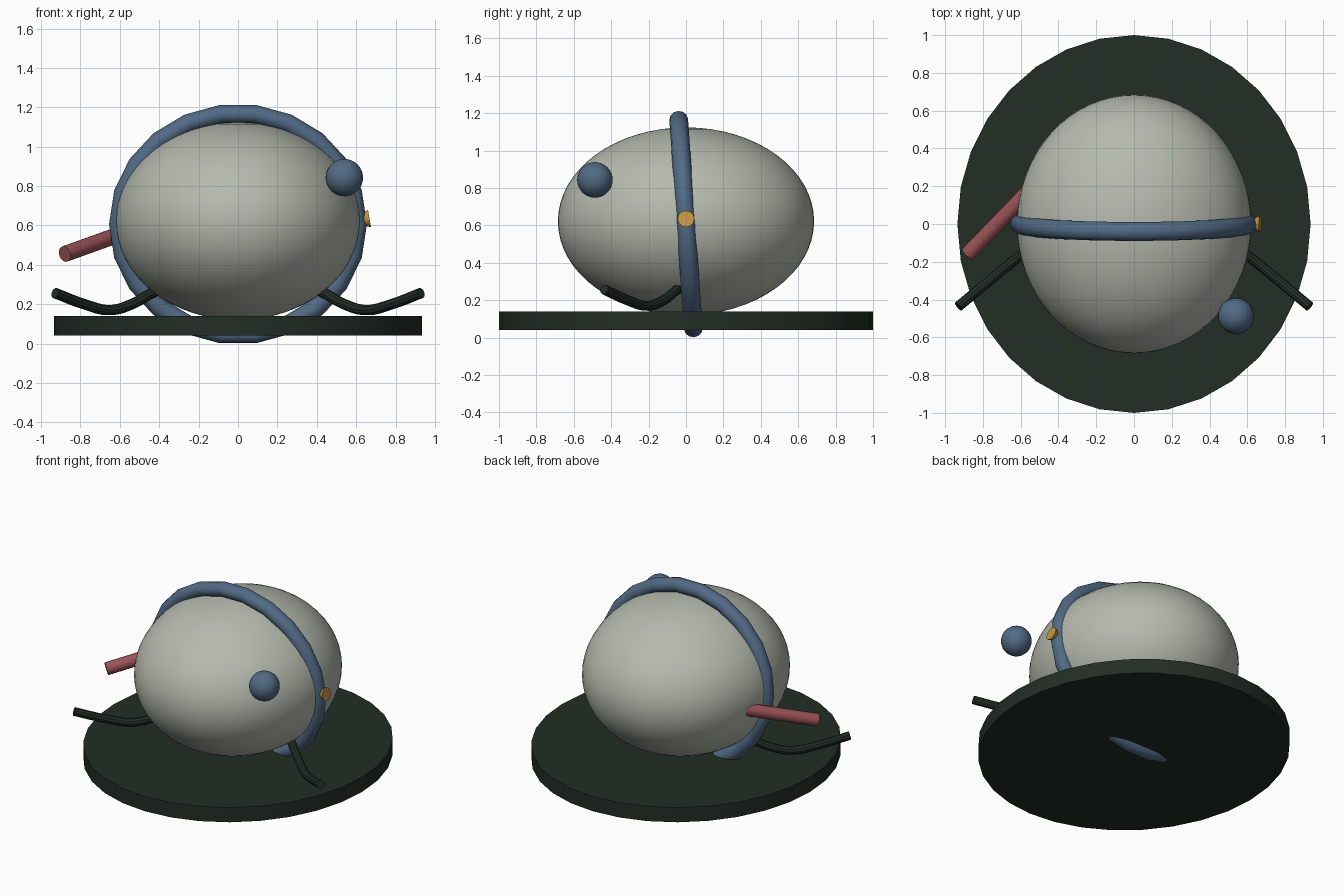
import bpy
import math
from mathutils import Vector

if "Cube" in bpy.data.objects:
    bpy.data.objects.remove(bpy.data.objects["Cube"])


def material(name, color):
    m = bpy.data.materials.new(name)
    m.diffuse_color = (*color, 1)
    m.use_nodes = True
    m.node_tree.nodes["Principled BSDF"].inputs["Base Color"].default_value = m.diffuse_color
    return m


STONE = material("pale_grey", (0.46, 0.49, 0.42))
BLUE = material("slate_blue", (0.082, 0.145, 0.235))
DARK = material("dark_green", (0.0165, 0.026, 0.018))
RED = material("dusty_red", (0.33, 0.085, 0.095))
GOLD = material("gold", (0.56, 0.31, 0.055))


def finish(name, mat, scale=None, angle=35):
    ob = bpy.context.object
    ob.name = name
    if scale:
        ob.scale = scale
    bpy.ops.object.transform_apply(location=False, rotation=True, scale=True)
    ob.data.materials.clear()
    ob.data.materials.append(mat)
    bpy.ops.object.shade_smooth_by_angle(angle=math.radians(angle))
    return ob


def rod(name, mat, start, end, r_start, r_end, sides):
    """Straight round bar or cone frustum between two points."""
    a, b = Vector(start), Vector(end)
    bpy.ops.mesh.primitive_cone_add(
        vertices=sides, radius1=r_start, radius2=r_end, depth=(b - a).length,
        location=(a + b) / 2, rotation=(b - a).to_track_quat('Z', 'Y').to_euler())
    return finish(name, mat)


def bent_tube(name, mat, points, radius):
    """Round capped tube along a smooth path."""
    cu = bpy.data.curves.new(name, 'CURVE')
    cu.dimensions = '3D'
    cu.bevel_depth = radius
    cu.bevel_resolution = 3
    cu.resolution_u = 4
    cu.use_fill_caps = True
    sp = cu.splines.new('BEZIER')
    sp.bezier_points.add(len(points) - 1)
    for bp, co in zip(sp.bezier_points, points):
        bp.co = co
        bp.handle_left_type = bp.handle_right_type = 'AUTO'
    ob = bpy.data.objects.new(name, cu)
    bpy.context.collection.objects.link(ob)
    bpy.ops.object.select_all(action='DESELECT')
    ob.select_set(True)
    bpy.context.view_layer.objects.active = ob
    bpy.ops.object.convert(target='MESH')
    return finish(name, mat)


# Oval base plate
bpy.ops.mesh.primitive_cylinder_add(vertices=32, radius=1, depth=0.1, location=(0, 0, 0.09))
finish("base_plate", DARK, (0.935, 1, 1))

# Egg-shaped body
bpy.ops.mesh.primitive_uv_sphere_add(segments=64, ring_count=32, radius=1, location=(0, 0, 0.622))
finish("body", STONE, (0.62, 0.685, 0.502), 60)

# Band around the body, leaning slightly forward
bpy.ops.mesh.primitive_torus_add(major_segments=22, minor_segments=12, major_radius=0.605,
                                 minor_radius=0.05, location=(0, 0, 0.607),
                                 rotation=(math.radians(94), 0, 0))
finish("band", BLUE, (1, 0.935, 1), 60)

# Ball beside the front right
bpy.ops.mesh.primitive_uv_sphere_add(segments=32, ring_count=16, radius=0.095,
                                     location=(0.54, -0.487, 0.843))
finish("ball", BLUE, angle=60)

# Small stud on the band, red side handle
rod("stud", GOLD, (0.61, 0, 0.625), (0.668, 0, 0.635), 0.018, 0.045, 12)
rod("side_handle", RED, (-0.56, 0.17, 0.57), (-0.88, -0.16, 0.455), 0.041, 0.041, 16)

# Mirrored bent arms resting low on both sides
arm = [(0.93, -0.437, 0.257), (0.78, -0.312, 0.2), (0.65, -0.205, 0.17),
       (0.54, -0.12, 0.2), (0.42, -0.035, 0.265), (0.34, 0.02, 0.29)]
for side, s in (("left", -1), ("right", 1)):
    bent_tube(side + "_arm", DARK, [(s * x, y, z) for x, y, z in arm], 0.027)
